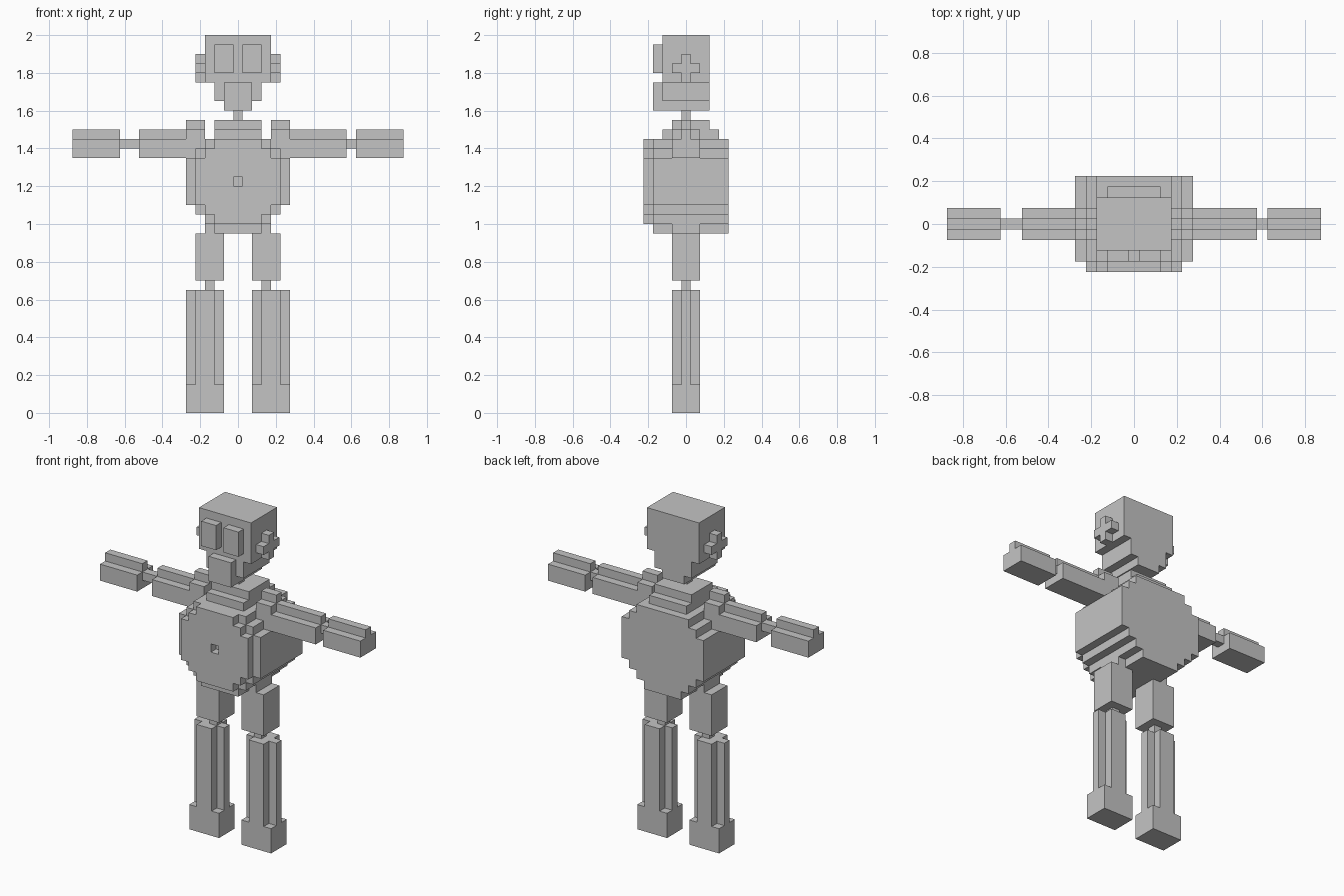
import bpy
import bmesh

if "Cube" in bpy.data.objects:
    bpy.data.objects.remove(bpy.data.objects["Cube"])

grey = bpy.data.materials.new("plain grey")
grey.diffuse_color = (0.55, 0.55, 0.55, 1)
grey.use_nodes = True
grey.node_tree.nodes["Principled BSDF"].inputs["Base Color"].default_value = grey.diffuse_color


def finish(name, bm):
    bmesh.ops.recalc_face_normals(bm, faces=bm.faces)
    mesh = bpy.data.meshes.new(name)
    bm.to_mesh(mesh)
    bm.free()
    mesh.materials.append(grey)
    obj = bpy.data.objects.new(name, mesh)
    bpy.context.collection.objects.link(obj)
    return obj


def box(name, x, y, z):
    """Block spanning the given (low, high) ranges."""
    bm = bmesh.new()
    bmesh.ops.create_cube(bm, size=1)
    for v in bm.verts:
        for i, (lo, hi) in enumerate((x, y, z)):
            v.co[i] = lo if v.co[i] < 0 else hi
    return finish(name, bm)


def prism(name, outline, axis, lo, hi):
    """Extrude a 2D outline along one axis; the outline uses the other two in order."""
    bm = bmesh.new()

    def place(p):
        c = list(p)
        c.insert(axis, lo)
        return c
    face = bm.faces.new([bm.verts.new(place(p)) for p in outline])
    new = bmesh.ops.extrude_face_region(bm, geom=[face])["geom"]
    for v in new:
        if isinstance(v, bmesh.types.BMVert):
            v.co[axis] = hi
    return finish(name, bm)


def stepped(rows):
    """Symmetric stepped outline from (half width, bottom, top) rows."""
    right = []
    for w, b, t in rows:
        right += [(w, b), (w, t)]
    return right + [(-u, v) for u, v in reversed(right)]


def span(s, a, b):
    return tuple(sorted((s * a, s * b)))


# Head, jaw and neck
box("head", (-.175, .175), (-.125, .125), (1.75, 2))
box("jaw", (-.125, .125), (-.125, .125), (1.65, 1.75))
box("chin", (-.075, .075), (-.175, .125), (1.6, 1.75))
box("neck", (-.025, .025), (-.025, .025), (1.55, 1.6))

# Collar steps above the torso
box("collar_top", (-.125, .125), (-.075, .125), (1.5, 1.55))
box("collar_base", (-.125, .125), (-.125, .175), (1.45, 1.5))

# Rounded torso and belly plate with a square navel
prism("torso", stepped([(.125, .95, 1), (.175, 1, 1.05), (.225, 1.05, 1.1),
                        (.275, 1.1, 1.35), (.225, 1.35, 1.4),
                        (.175, 1.4, 1.45)]), 1, -.175, .225)
belly = prism("belly_plate", stepped([(.125, 1, 1.05), (.175, 1.05, 1.1),
                                      (.225, 1.1, 1.35), (.175, 1.35, 1.4),
                                      (.125, 1.4, 1.45)]), 1, -.225, -.175)
cutter = box("navel_cutter", (-.025, .025), (-.3, -.1), (1.2, 1.25))
cutter.hide_render = True
cutter.hide_viewport = True
cut = belly.modifiers.new("navel", "BOOLEAN")
cut.operation = "DIFFERENCE"
cut.solver = "EXACT"
cut.object = cutter

# Cross-sections shared by limbs
arm_section = stepped([(.075, 1.35, 1.45), (.025, 1.45, 1.5)])
pad_section = stepped([(.075, 1.45, 1.5), (.025, 1.5, 1.55)])
shin_section = stepped([(.05, -.075, -.025), (.1, -.025, .025), (.05, .025, .075)])

for s, side in ((-1, "left"), (1, "right")):
    # Eyes and cross-shaped ears
    box(side + "_eye", span(s, .025, .125), (-.175, -.125), (1.8, 1.95))
    ear = [(.025, 1.75), (.025, 1.8), (.075, 1.8), (.075, 1.85), (.025, 1.85), (.025, 1.9)]
    prism(side + "_ear", ear + [(-y, z) for y, z in reversed(ear)], 0,
          *span(s, .175, .225))

    # Arms: shoulder, upper arm, wrist, hand
    arm_end = .575 if s > 0 else .525
    prism(side + "_shoulder", pad_section, 0, *span(s, .175, .275))
    prism(side + "_arm", arm_section, 0, *span(s, .175, arm_end))
    box(side + "_wrist", span(s, arm_end, .625), (-.025, .025), (1.4, 1.45))
    prism(side + "_hand", arm_section, 0, *span(s, .625, .875))

    # Legs: hip, thigh, knee, shin, foot
    box(side + "_hip", span(s, .075, .175), (-.075, .075), (.95, 1))
    box(side + "_thigh", span(s, .075, .225), (-.075, .075), (.7, .95))
    box(side + "_knee", span(s, .125, .175), (-.025, .025), (.65, .7))
    prism(side + "_shin", [(x + s * .175, y) for x, y in shin_section], 2, .15, .65)
    box(side + "_foot", span(s, .075, .275), (-.075, .075), (0, .15))
